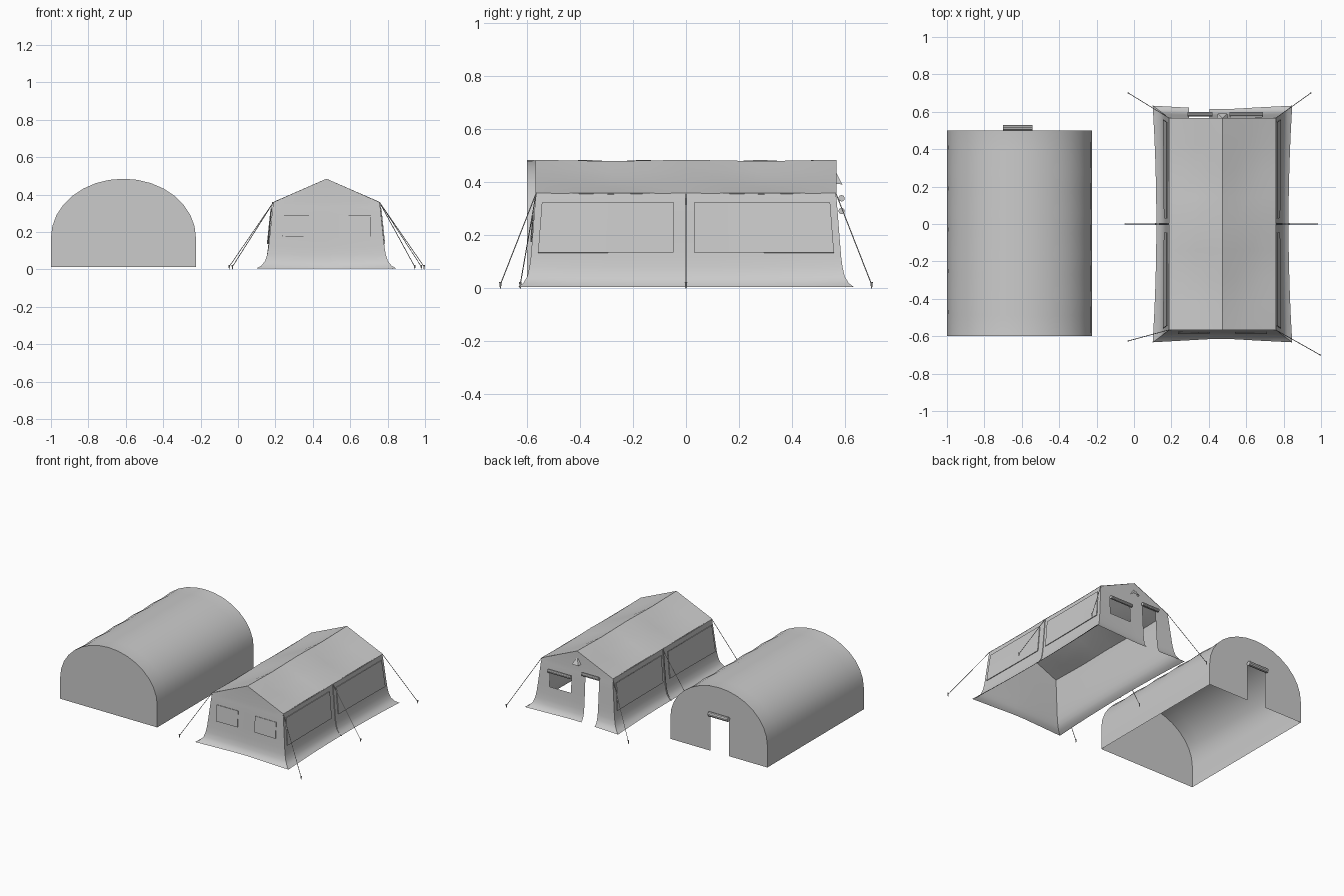
import bpy, bmesh, math
from mathutils import Vector

if "Cube" in bpy.data.objects:
    bpy.data.objects.remove(bpy.data.objects["Cube"])


def make(name, verts, faces, thick=0, smooth=None):
    me = bpy.data.meshes.new(name)
    bm = bmesh.new()
    vs = [bm.verts.new(v) for v in verts]
    for f in faces:
        bm.faces.new([vs[i] for i in f])
    bmesh.ops.remove_doubles(bm, verts=bm.verts, dist=1e-4)
    bmesh.ops.delete(bm, geom=[v for v in bm.verts if not v.link_faces], context='VERTS')
    bmesh.ops.recalc_face_normals(bm, faces=bm.faces)
    bm.to_mesh(me)
    bm.free()
    ob = bpy.data.objects.new(name, me)
    bpy.context.collection.objects.link(ob)
    if thick:
        m = ob.modifiers.new("thickness", 'SOLIDIFY')
        m.thickness = thick
    if smooth:
        me.shade_smooth()
        me.set_sharp_from_angle(angle=math.radians(smooth))
    return ob


def grid(rows, skip=()):
    n = len(rows[0])
    verts = [p for r in rows for p in r]
    faces = [(i * n + j, i * n + j + 1, (i + 1) * n + j + 1, (i + 1) * n + j)
             for i in range(len(rows) - 1) for j in range(n - 1) if (i, j) not in skip]
    return verts, faces


def rod(name, a, b, r1, r2=None, sides=6):
    a, b = Vector(a), Vector(b)
    bpy.ops.mesh.primitive_cone_add(vertices=sides, radius1=r1, radius2=r1 if r2 is None else r2,
                                    depth=(b - a).length, location=(a + b) / 2,
                                    rotation=(b - a).to_track_quat('Z', 'Y').to_euler())
    bpy.context.object.name = name


def span(a, b, n):
    return [a + (b - a) * i / n for i in range(n + 1)]


# ---- Arched hut: billowing cover, closed front, back with doorway
HX, BASE = -0.6125, 0.012


def arch(y, puff=0.0):
    pts = [(HX + 0.3875, y, BASE)]
    pts += [(HX + (0.3875 - puff * math.sin(a)) * math.cos(a), y,
             0.17 + (0.315 - puff) * math.sin(a)) for a in span(0, math.pi, 16)]
    return pts + [(HX - 0.3875, y, BASE)]


ys = span(-0.6, 0.5, 10)
make("hut_cover", *grid([arch(y, 0.006 * (i % 2)) for i, y in enumerate(ys)]), smooth=20)
front = arch(-0.6)
make("hut_front_wall", front, [range(len(front))])
back = arch(0.5) + [(x, 0.5, z) for x, z in
                    ((-0.695, BASE), (-0.695, 0.275), (-0.545, 0.275), (-0.545, BASE))]
make("hut_back_wall", back, [range(len(back))])
rod("hut_door_roll", (-0.70, 0.515, 0.283), (-0.543, 0.515, 0.283), 0.016, sides=10)

# ---- Frame tent
CX, EX, EY, EAVE, RIDGE = 0.473, 0.283, 0.565, 0.36, 0.485
ZS = [0.006, 0.02, 0.045, 0.08, 0.12, 0.175, 0.29, 0.335, 0.36]
OUT = [0.09, 0.065, 0.045, 0.034, 0.027, 0.021, 0.009, 0.004, 0.0]


def flare(z):
    for z0, z1, o0, o1 in zip(ZS, ZS[1:], OUT, OUT[1:]):
        if z <= z1:
            return o0 + (o1 - o0) * (z - z0) / (z1 - z0)
    return 0.0


def side_pt(s, y, z, lift=0.0):
    t = y / EY
    o = flare(z)
    return (CX + s * (EX + o - 0.22 * o * (1 - t * t) + lift), t * (EY + 0.75 * o), z)


def end_pt(s, x, z, lift=0.0):
    o = flare(z)
    t = (x - CX) / EX
    if abs(t) > 0.999:
        return (CX + t * (EX + o), s * (EY + 0.75 * o), z)
    return (x, s * (EY + 0.75 * o - 0.2 * o * (1 - t * t) + lift), z)


for s, tag in ((-1, "left"), (1, "right")):
    make("tent_wall_" + tag, *grid([[side_pt(s, y, z) for y in span(-EY, EY, 8)] for z in ZS]), smooth=30)
    # window flaps on the long sides
    for y0, y1, pos in ((-0.54, -0.045, "front"), (0.03, 0.54, "back")):
        rows = [[side_pt(s, y, z, 0.006) for y in span(y0, y1, 4)] for z in (0.135, 0.23, 0.325)]
        make("side_flap_%s_%s" % (tag, pos), *grid(rows), thick=0.005)
    # centre strap down the wall
    rows = [[side_pt(s, y, z, 0.004) for y in (-0.004, 0.004)] for z in ZS]
    make("side_strap_" + tag, *grid(rows), thick=0.004)

# end walls; the back one has a doorway and a window
XS = [CX - EX, 0.295, 0.405, CX, 0.515, 0.685, CX + EX]
openings = {(i, 1) for i in range(7)} | {(5, 4)}
for s, tag, skip in ((-1, "front", ()), (1, "back", openings)):
    v, f = grid([[end_pt(s, x, z) for x in XS] for z in ZS], skip)
    top = (len(ZS) - 1) * len(XS)
    v.append((CX, s * EY, RIDGE))
    f += [(top + j, top + j + 1, len(v) - 1) for j in range(len(XS) - 1)]
    make("tent_end_" + tag, v, f, smooth=30)

# front window flaps
for i, (x0, x1) in enumerate(((0.235, 0.405), (0.54, 0.71))):
    rows = [[end_pt(-1, x, z, 0.004) for x in (x0, x1)] for z in (0.175, 0.29)]
    make("front_flap_%d" % i, *grid(rows), thick=0.004)

# roof: sags in each bay between the supports
def roof_pt(u, y):
    bay = math.sin(math.pi * y / EY) ** 2
    a = abs(u)
    sag = bay * (0.005 + 0.013 * math.sin(math.pi * a))
    return (CX + u * (EX + 0.003), y * 1.004, RIDGE + (EAVE - RIDGE) * a - sag)


make("tent_roof", *grid([[roof_pt(u, y) for u in span(-1, 1, 8)] for y in span(-EY, EY, 8)]), smooth=8)

# rolled door and window covers, and the vent hood on the back
rod("tent_door_roll", (0.285, 0.587, 0.34), (0.42, 0.587, 0.34), 0.012, sides=10)
rod("tent_window_roll", (0.51, 0.587, 0.292), (0.69, 0.587, 0.292), 0.012, sides=10)
hood = [(CX, EY, 0.44), (CX - 0.03, EY, 0.395), (CX + 0.03, EY, 0.395),
        (CX - 0.025, 0.59, 0.392), (CX + 0.025, 0.59, 0.392)]
make("vent_hood", hood, [(0, 3, 4), (0, 1, 3), (0, 4, 2)])

# guy ropes with pegs
ROPES = [(-1, 1, -0.03, 0.70), (1, 1, 0.945, 0.70), (1, -1, 0.995, -0.70),
         (-1, -1, -0.03, -0.625), (-1, 0, -0.047, 0.0), (1, 0, 0.98, 0.0)]
for i, (sx, sy, x, y) in enumerate(ROPES):
    rod("guy_rope_%d" % i, (CX + sx * EX, sy * EY, EAVE), (x, y, 0.015), 0.002, sides=5)
    rod("peg_%d" % i, (x, y, 0.0), (x, y, 0.025), 0.002, 0.005)
